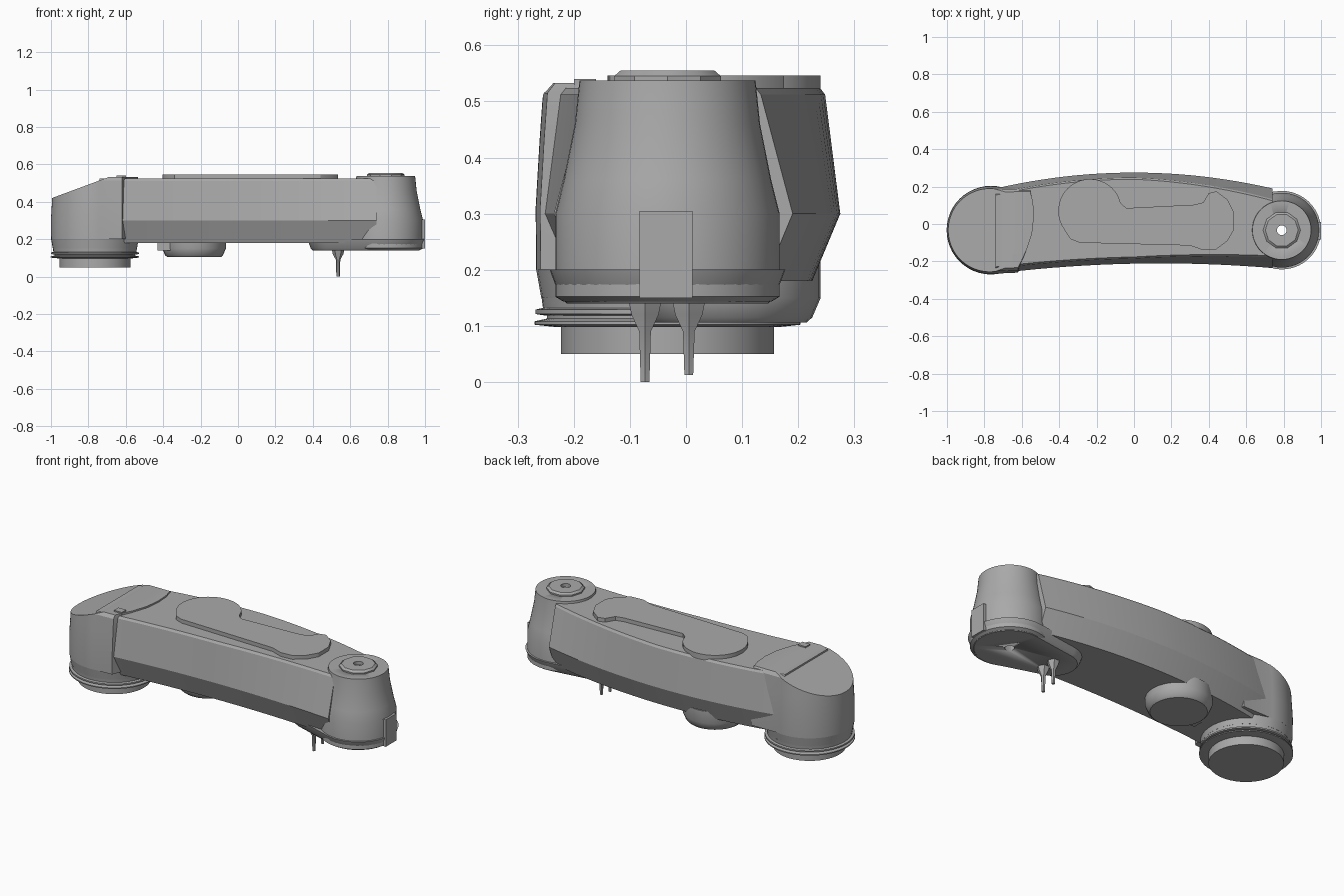
import bpy, bmesh, math
from mathutils import Vector

if "Cube" in bpy.data.objects:
    bpy.data.objects.remove(bpy.data.objects["Cube"])

grey = bpy.data.materials.new("plain_grey")
grey.use_nodes = True
grey.diffuse_color = (0.4, 0.4, 0.4, 1)
grey.node_tree.nodes["Principled BSDF"].inputs["Base Color"].default_value = (0.4, 0.4, 0.4, 1)


def finish(name, bm, angle=30):
    bmesh.ops.recalc_face_normals(bm, faces=bm.faces)
    mesh = bpy.data.meshes.new(name)
    bm.to_mesh(mesh)
    bm.free()
    mesh.materials.append(grey)
    ob = bpy.data.objects.new(name, mesh)
    bpy.context.collection.objects.link(ob)
    bpy.ops.object.select_all(action='DESELECT')
    ob.select_set(True)
    bpy.context.view_layer.objects.active = ob
    bpy.ops.object.shade_smooth_by_angle(angle=math.radians(angle))
    return ob


def skin(layers):
    """Closed solid through (z, outline) layers of equal point count."""
    bm = bmesh.new()
    rings = [[bm.verts.new((x, y, z)) for x, y in pts] for z, pts in layers]
    for a, b in zip(rings, rings[1:]):
        for i in range(len(a)):
            j = (i + 1) % len(a)
            bm.faces.new((a[i], a[j], b[j], b[i]))
    bm.faces.new(rings[0][::-1])
    bm.faces.new(rings[-1])
    return bm


def arc(cx, cy, r, start=0, end=360, n=48):
    full = end - start == 360
    steps = n if full else n - 1
    return [(cx + r * math.cos(math.radians(start + (end - start) * i / steps)),
             cy + r * math.sin(math.radians(start + (end - start) * i / steps)))
            for i in range(n)]


def lathe(name, cx, cy, profile, n=48):
    return finish(name, skin([(z, arc(cx, cy, r, n=n)) for r, z in profile]))


# Curved main arm, bulging at mid height and chamfered underneath
def arm_outline(inset, taper):
    xs = [-0.74 + 1.48 * i / 24 for i in range(25)]
    front = [(x, -0.212 - 0.07 * x * x + 0.02 * x + inset + taper * max(x, 0)) for x in xs]
    back = [(x, 0.275 - 0.155 * x * x - inset - taper * max(x, 0)) for x in xs]
    return front + back[::-1]


finish("main_arm", skin([(0.18, arm_outline(0.05, 0)), (0.3, arm_outline(0, 0)),
                         (0.512, arm_outline(0.027, 0.04)),
                         (0.524, arm_outline(0.036, 0.04))]), 20)

# Large joint housing with a sloping top
HX, HY = -0.765, -0.033


def head_outline(r):
    return (arc(HX, HY, r, 80, 280, 40)
            + [(-0.62, -0.025 - r), (-0.575, -0.14), (-0.545, -0.05),
               (-0.535, 0.04), (-0.54, 0.12), (-0.555, r - 0.035)])


bm = skin([(0.15, arc(HX, HY, 0.225, 80, 440, 47)[:46]),
           (0.2, arc(HX, HY, 0.234, 80, 440, 47)[:46])])
finish("large_joint_base", bm)
bm = skin([(0.2, head_outline(0.234)), (0.31, head_outline(0.235)),
           (0.43, head_outline(0.228)), (0.515, head_outline(0.222)),
           (0.533, head_outline(0.208))])
cut = bmesh.ops.bisect_plane(bm, geom=bm.verts[:] + bm.edges[:] + bm.faces[:],
                             plane_co=(-0.69, 0, 0.533), plane_no=(-0.37, 0, 1),
                             clear_outer=True)
rim = [g for g in cut["geom_cut"] if isinstance(g, bmesh.types.BMEdge)]
bmesh.ops.holes_fill(bm, edges=rim)
finish("large_joint_housing", bm)

# Double lipped flange and mounting disc under the large joint
lathe("large_joint_flange", HX, HY,
      [(0.2, 0.098), (0.237, 0.102), (0.237, 0.108), (0.215, 0.113), (0.215, 0.118),
       (0.235, 0.121), (0.235, 0.129), (0.222, 0.132), (0.225, 0.155)])
lathe("mounting_disc", HX, HY, [(0.19, 0.05), (0.19, 0.11)])

# Small joint: tapered turret, top boss and foot plate, drilled through
SX, SY = 0.79, -0.033
turret = lathe("small_joint_turret", SX, SY,
               [(0.185, 0.143), (0.2, 0.152), (0.2, 0.3), (0.185, 0.36),
                (0.165, 0.46), (0.157, 0.537)])
boss = lathe("small_joint_boss", SX, SY,
             [(0.1, 0.53), (0.1, 0.545), (0.088, 0.555)], n=10)


def foot_outline(grow):
    return (arc(SX, SY, 0.18 + grow, -100, 100, 24)
            + arc(0.52, -0.01, 0.12 + grow, 100, 260, 16))


foot = finish("small_joint_foot", skin([(0.14, foot_outline(0)), (0.152, foot_outline(0.012)),
                                        (0.2, foot_outline(0.03))]))
drill = lathe("hole_cutter", SX, SY, [(0.026, 0), (0.026, 0.7)], n=20)
drill.hide_render = True
for part in (turret, boss, foot):
    mod = part.modifiers.new("drill", 'BOOLEAN')
    mod.operation, mod.solver, mod.object = 'DIFFERENCE', 'EXACT', drill
    bpy.context.view_layer.objects.active = part
    bpy.ops.object.modifier_apply(modifier=mod.name)
bpy.data.objects.remove(drill)


# Flat plate on the tip of the small joint
def box(name, lo, hi):
    base = [(lo[0], lo[1]), (hi[0], lo[1]), (hi[0], hi[1]), (lo[0], hi[1])]
    return finish(name, skin([(lo[2], base), (hi[2], base)]))


box("end_plate", (0.95, -0.083, 0.15), (1.0, 0.012, 0.305))

# Raised cover on top of the arm: round end, narrow waist, wide end
cover = arc(-0.235, 0.07, 0.17, 30, 215, 24) + [
    (-0.34, -0.08), (-0.29, -0.1), (0.3, -0.115), (0.37, -0.14), (0.44, -0.135),
    (0.5, -0.09), (0.535, -0.03), (0.535, 0.06), (0.5, 0.13), (0.44, 0.175),
    (0.4, 0.165), (0.37, 0.115), (0.32, 0.103), (-0.04, 0.085), (-0.07, 0.11)]
finish("top_cover", skin([(0.515, cover), (0.546, cover)]))

# Round motor bulge underneath
lathe("underside_motor", -0.235, 0.07, [(0.145, 0.106), (0.155, 0.115), (0.17, 0.15), (0.17, 0.22)], 32)
box("underside_clip", (-0.43, -0.04, 0.14), (-0.36, 0.02, 0.2))

# Cable stubs hanging below the small joint
for side, y, low in (("front", -0.073, 0.0), ("back", 0.005, 0.012)):
    lathe("cable_stub_" + side, 0.535, y,
          [(0.009, low), (0.012, 0.09), (0.028, 0.12), (0.035, 0.15)], n=6)

# Small latch on the housing edge
box("housing_latch", (-0.65, -0.2, 0.51), (-0.6, -0.16, 0.54))
